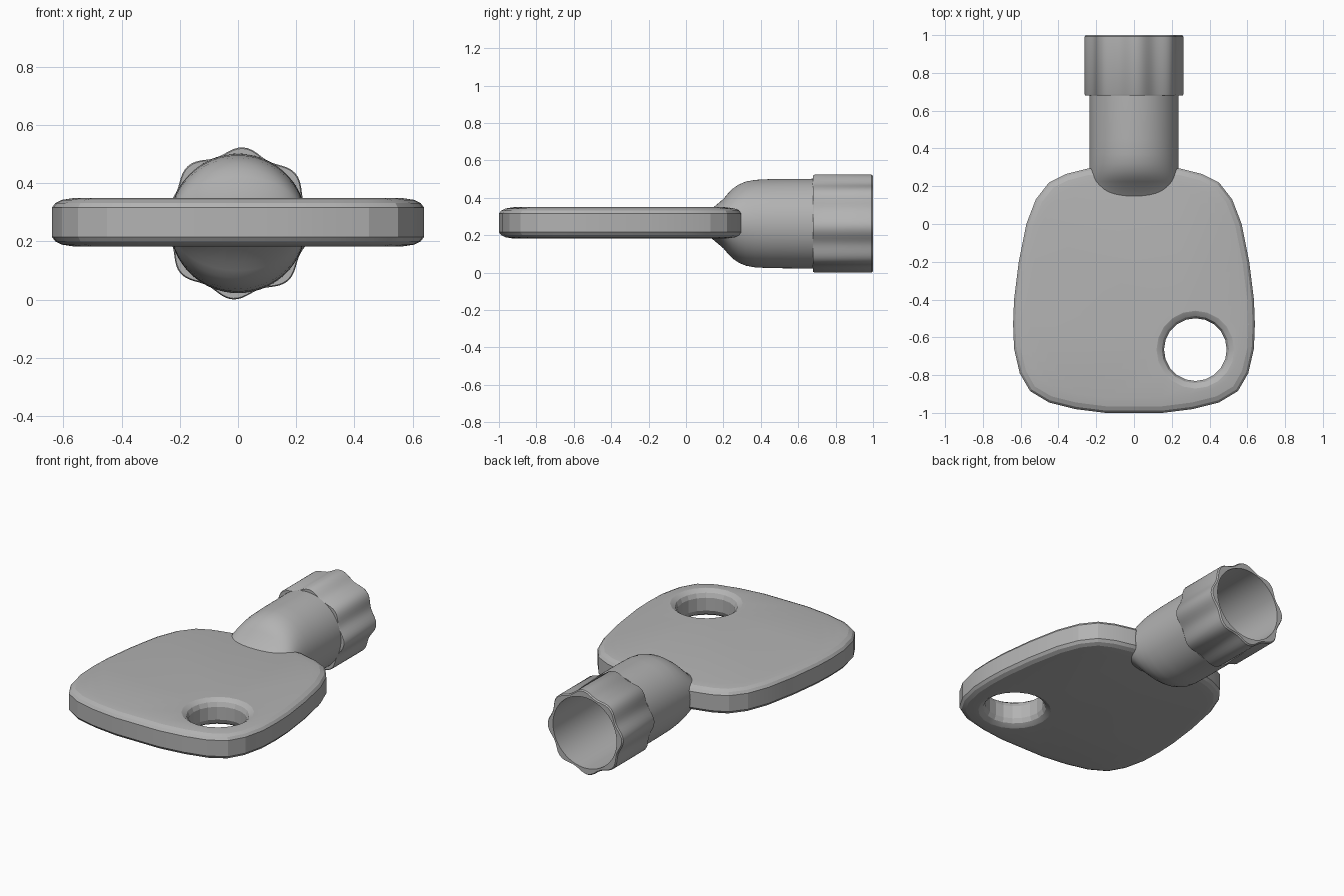
import bpy, bmesh
from math import sin, cos, pi, radians
from mathutils import Vector

MID = 0.266            # height of the flat handle's middle
AXIS = 0.262           # height of the shaft's axis

if "Cube" in bpy.data.objects:
    bpy.data.objects.remove(bpy.data.objects["Cube"])

grey = bpy.data.materials.new("grey")
grey.use_nodes = True
colour = (0.45, 0.45, 0.45, 1)
grey.diffuse_color = colour
grey.node_tree.nodes["Principled BSDF"].inputs["Base Color"].default_value = colour


def finish(bm, name, angle):
    bmesh.ops.recalc_face_normals(bm, faces=bm.faces)
    mesh = bpy.data.meshes.new(name)
    bm.to_mesh(mesh)
    bm.free()
    mesh.materials.append(grey)
    ob = bpy.data.objects.new(name, mesh)
    bpy.context.collection.objects.link(ob)
    bpy.ops.object.select_all(action='DESELECT')
    ob.select_set(True)
    bpy.context.view_layer.objects.active = ob
    bpy.ops.object.shade_smooth_by_angle(angle=radians(angle))
    return ob


def loft(bm, rings):
    """Skin a list of equal-length point rings; returns the vertex rings."""
    vs = [[bm.verts.new(p) for p in ring] for ring in rings]
    n = len(vs[0])
    for a, b in zip(vs, vs[1:]):
        for i in range(n):
            j = (i + 1) % n
            bm.faces.new((a[i], a[j], b[j], b[i]))
    return vs


def inset(points, d):
    """Move a clockwise outline inward by d (outward if negative)."""
    out = []
    for i, p in enumerate(points):
        t = (points[(i + 1) % len(points)] - points[i - 1]).normalized()
        out.append(p + Vector((t.y, -t.x)) * d)
    return out


# Handle: rounded flat plate with a key-ring hole in one corner
half = [(0.24, 0.295), (0.36, 0.265), (0.45, 0.22), (0.52, 0.13), (0.57, 0),
        (0.61, -0.2), (0.635, -0.4), (0.64, -0.53), (0.635, -0.66),
        (0.605, -0.79), (0.55, -0.885), (0.45, -0.945), (0.31, -0.98), (0.15, -1)]
outline = [Vector(p) for p in half]
outline += [Vector((-x, y)) for x, y in reversed(half)]
hole = [Vector((0.325 + 0.166 * cos(2 * pi * i / 20),
                -0.665 + 0.166 * sin(2 * pi * i / 20))) for i in range(20)]

edge = [(0, 0.05), (0.012, 0.066), (0.035, 0.077), (0.08, 0.084)]
hole_edge = [(0, 0.04), (0.012, 0.066), (0.035, 0.082), (0.04, 0.084)]


def rim(bm, points, section):
    steps = [(d, -z) for d, z in reversed(section)] + section
    rings = [[(p.x, p.y, MID + z) for p in inset(points, d)] for d, z in steps]
    return loft(bm, rings)


bm = bmesh.new()
rims = [rim(bm, outline, edge), rim(bm, hole, hole_edge)]
for side in (0, -1):
    border = []
    for vs in rims:
        ring = vs[side]
        border += [bm.edges.get((ring[i - 1], ring[i])) for i in range(len(ring))]
    bmesh.ops.triangle_fill(bm, edges=border, use_beauty=True)
finish(bm, "handle_plate", 14)

# Shaft: wedge-shaped root, round stem, fluted hollow socket
SEG = 96


def ring(y, w, h, flute=0):
    pts = []
    for i in range(SEG):
        a = 2 * pi * i / SEG
        k = flute * (0.5 + 0.5 * cos(8 * (a - radians(86))))
        pts.append(((w + k) * cos(a), y, AXIS + (h + k) * sin(a)))
    return pts


root = [(0.1, 0.05), (0.15, 0.09), (0.2, 0.132), (0.225, 0.162), (0.25, 0.187),
        (0.28, 0.208), (0.32, 0.225), (0.37, 0.234), (0.45, 0.238), (0.68, 0.24)]
rings = [ring(y, 0.236, h) for y, h in root]
rings += [ring(y, r, r, 0.024) for y, r in
          ((0.68, 0.234), (0.686, 0.238), (0.992, 0.238), (1.0, 0.232))]
rings += [ring(1.0, 0.22, 0.22), ring(0.34, 0.22, 0.22)]
bm = bmesh.new()
vs = loft(bm, rings)
bm.faces.new(vs[0])
bm.faces.new(vs[-1])
finish(bm, "socket_shaft", 35)
